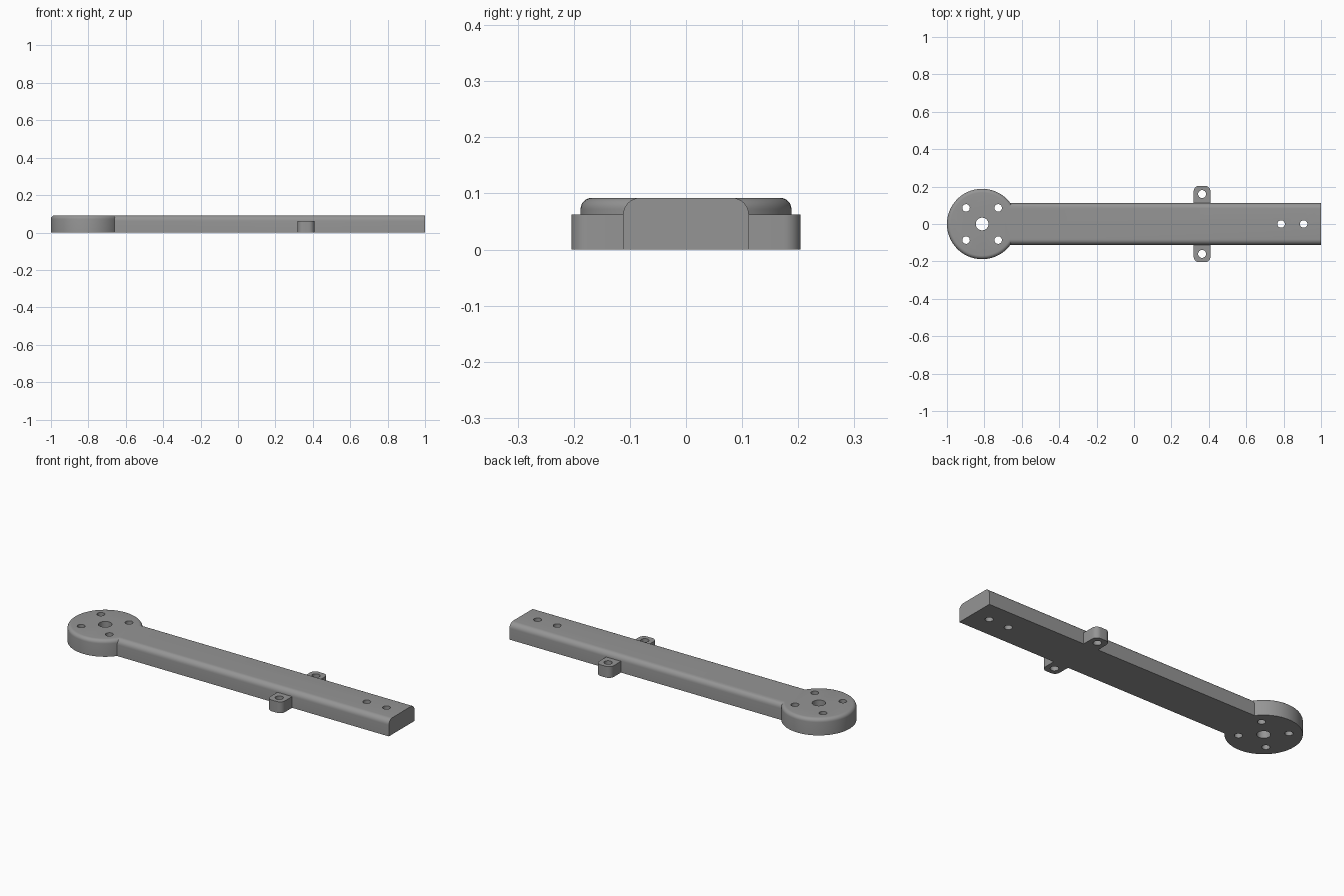
import bpy
import bmesh
from math import radians, sin, cos
from mathutils import Vector

if "Cube" in bpy.data.objects:
    bpy.data.objects.remove(bpy.data.objects["Cube"])

HEIGHT = 0.092
DISC_X = -0.812
LUG_X = 0.364

grey = bpy.data.materials.new("plain grey")
grey.use_nodes = True
colour = (0.3, 0.3, 0.3, 1)
grey.diffuse_color = colour
grey.node_tree.nodes["Principled BSDF"].inputs["Base Color"].default_value = colour


def arc(cx, cy, r, start, end, steps=8):
    """Points along a circular arc, angles in degrees."""
    angles = [radians(start + (end - start) * i / steps) for i in range(steps + 1)]
    return [(cx + r * cos(a), cy + r * sin(a)) for a in angles]


def finish(name, bm):
    bmesh.ops.recalc_face_normals(bm, faces=bm.faces)
    mesh = bpy.data.meshes.new(name)
    bm.to_mesh(mesh)
    bm.free()
    mesh.materials.append(grey)
    obj = bpy.data.objects.new(name, mesh)
    bpy.context.collection.objects.link(obj)
    return obj


def prism(name, points, direction):
    """Extrude a closed 3D outline along a direction."""
    bm = bmesh.new()
    face = bm.faces.new([bm.verts.new(p) for p in points])
    geom = bmesh.ops.extrude_face_region(bm, geom=[face])["geom"]
    verts = [g for g in geom if isinstance(g, bmesh.types.BMVert)]
    bmesh.ops.translate(bm, verts=verts, vec=Vector(direction))
    return finish(name, bm)


def cylinder(name, x, y, r, z0, z1, sides, fillet=0):
    """Upright cylinder with an optional rounded top rim."""
    bm = bmesh.new()
    bmesh.ops.create_cone(bm, cap_ends=True, segments=sides, radius1=r, radius2=r, depth=z1 - z0)
    bmesh.ops.translate(bm, verts=bm.verts, vec=(x, y, (z0 + z1) / 2))
    if fillet:
        rim = [e for e in bm.edges if all(v.co.z > z1 - 0.001 for v in e.verts)]
        bmesh.ops.bevel(bm, geom=rim, offset=fillet, segments=6, profile=0.5, affect='EDGES')
    return finish(name, bm)


def combine(target, other, operation):
    mod = target.modifiers.new(operation.lower(), 'BOOLEAN')
    mod.operation = operation
    mod.solver = 'EXACT'
    mod.object = other
    bpy.context.view_layer.objects.active = target
    bpy.ops.object.modifier_apply(modifier=mod.name)
    bpy.data.objects.remove(other)


# Straight arm with rounded upper edges
half, fillet = 0.112, 0.03
section = [(-half, 0), (half, 0)]
section += arc(half - fillet, HEIGHT - fillet, fillet, 0, 90)
section += arc(fillet - half, HEIGHT - fillet, fillet, 90, 180)
arm = prism("arm", [(DISC_X + 0.05, y, z) for y, z in section], (0.95 - DISC_X, 0, 0))

# Round mounting hub
combine(arm, cylinder("hub", DISC_X, 0, 0.188, 0, HEIGHT, 96, 0.02), 'UNION')

# Side lugs with rounded outer corners
w, r, tip = 0.045, 0.03, 0.204
for side in (-1, 1):
    outline = [(-w, 0.05), (w, 0.05)] + arc(w - r, tip - r, r, 0, 90) + arc(r - w, tip - r, r, 90, 180)
    lug = prism("lug", [(LUG_X + x, side * y, 0) for x, y in outline], (0, 0, 0.062))
    combine(arm, lug, 'UNION')

# Through holes: hub centre, bolt pattern, arm end and lugs
holes = [(DISC_X, 0, 0.034), (0.787, 0, 0.02), (0.907, 0, 0.02)]
for side in (-1, 1):
    holes.append((LUG_X, side * 0.16, 0.021))
    holes += [(DISC_X + dx, side * 0.086, 0.02) for dx in (-0.086, 0.086)]
for x, y, radius in holes:
    combine(arm, cylinder("hole_cutter", x, y, radius, -0.05, 0.15, 32), 'DIFFERENCE')

arm.name = "mounting_arm"
bpy.ops.object.select_all(action='DESELECT')
arm.select_set(True)
bpy.context.view_layer.objects.active = arm
bpy.ops.object.shade_smooth_by_angle(angle=radians(30))
